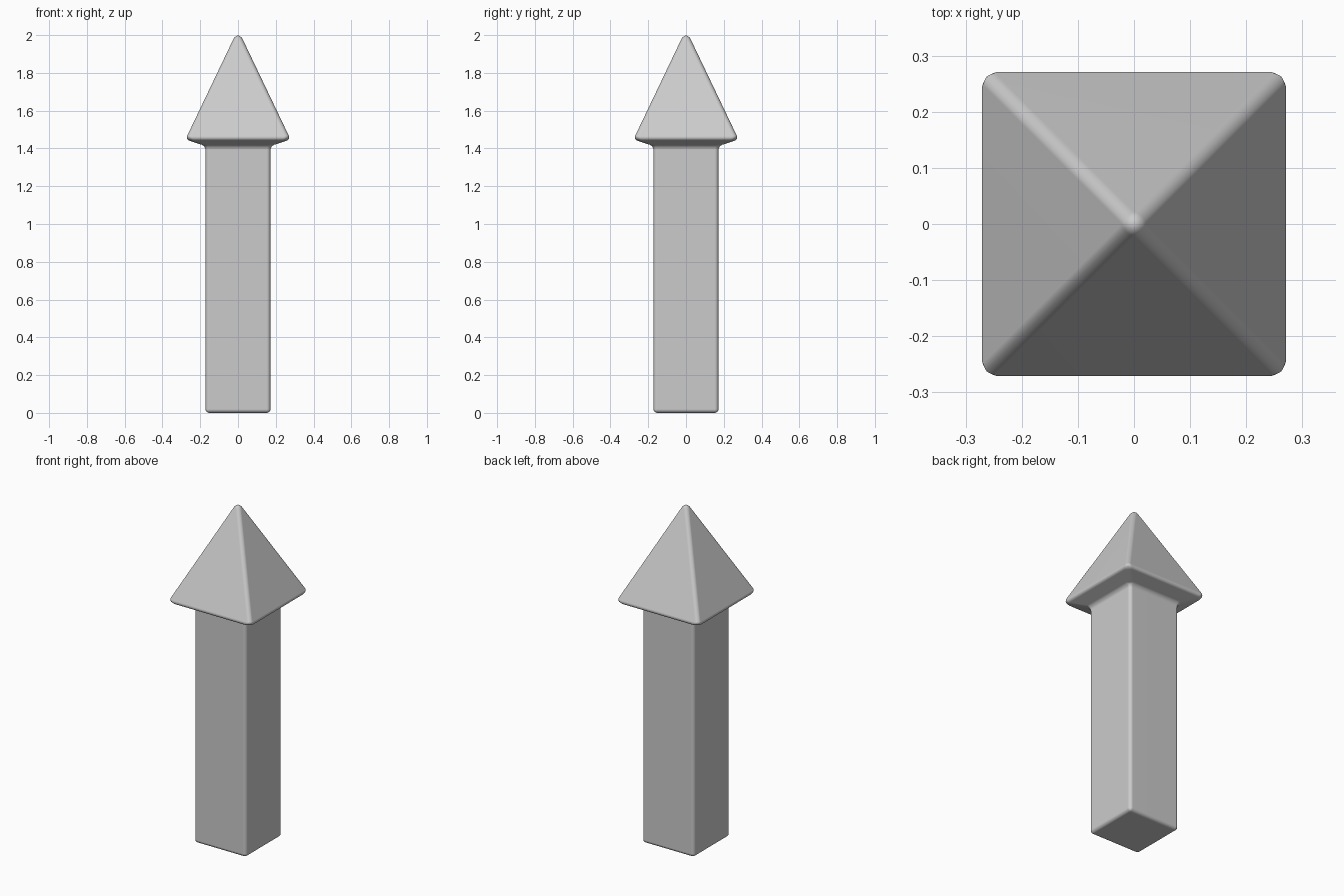
import bpy, bmesh

if "Cube" in bpy.data.objects:
    bpy.data.objects.remove(bpy.data.objects["Cube"])

# Half-width and height of each square ring: shaft foot, shaft top, flared head rim
PROFILE = [(0.172, 0.0), (0.172, 1.413), (0.278, 1.448)]
APEX = 2.034      # sharp tip before rounding
ROUND = 0.02      # edge rounding
HEIGHT = 2.0

bm = bmesh.new()
rings = [[bm.verts.new((sx * h, sy * h, z))
          for sx, sy in ((-1, -1), (1, -1), (1, 1), (-1, 1))]
         for h, z in PROFILE]
tip = bm.verts.new((0, 0, APEX))

# Shaft foot, shaft walls, underside of the head, pyramid faces
bm.faces.new(rings[0][::-1])
for i in range(4):
    j = (i + 1) % 4
    for low, high in zip(rings, rings[1:]):
        bm.faces.new((low[i], low[j], high[j], high[i]))
    bm.faces.new((rings[-1][i], rings[-1][j], tip))
bmesh.ops.recalc_face_normals(bm, faces=bm.faces[:])

# Round every edge
bmesh.ops.bevel(bm, geom=bm.edges[:], offset=ROUND, offset_type='OFFSET',
                segments=4, profile=0.5, affect='EDGES', clamp_overlap=True)

# Bring the rounded tip to the exact height
top = max(v.co.z for v in bm.verts)
for v in bm.verts:
    if v.co.z > 1.55:
        v.co.z = 1.5 + (v.co.z - 1.5) * (HEIGHT - 1.5) / (top - 1.5)

mesh = bpy.data.meshes.new("pointed_post")
bm.to_mesh(mesh)
bm.free()
post = bpy.data.objects.new("pointed_post", mesh)
bpy.context.collection.objects.link(post)

# Smooth shading across the rounded edges, flat faces stay flat
mesh.shade_smooth()
weighted = post.modifiers.new("face_weighted_normals", 'WEIGHTED_NORMAL')
weighted.keep_sharp = True
